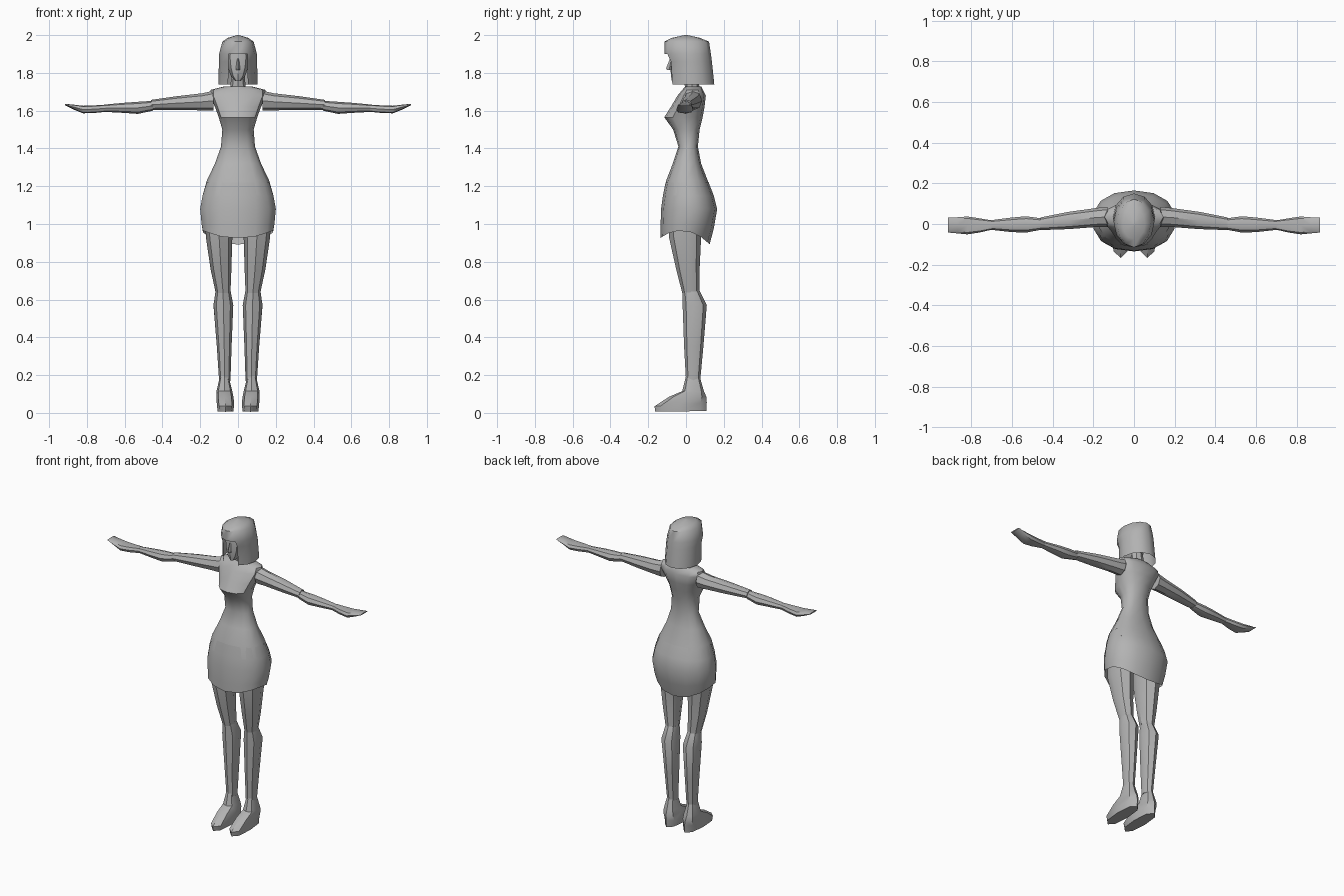
import bpy, bmesh, math
from mathutils import Vector

grey = bpy.data.materials.new("plain grey")
grey.diffuse_color = (0.45, 0.45, 0.45, 1)


def loft(name, rings, n=8, axis="z", power=1.0, caps=(True, True), mirror=False, cut=None, angle=40):
    """Skin rings (t, u0, u1, v0, v1, tilt, side): oval sections along an axis.
    tilt raises the +v side and lowers the -v side, side lifts the +-u sides."""
    bm = bmesh.new()
    loops = []
    for t, u0, u1, v0, v1, *extra in rings:
        tilt, side = (list(extra) + [0, 0])[:2]
        loop = []
        for i in range(n):
            a = 2 * math.pi * i / n - math.pi / 2
            c, s = math.cos(a), math.sin(a)
            cu = math.copysign(abs(c) ** power, c) if abs(c) > 1e-6 else 0
            sv = math.copysign(abs(s) ** power, s) if abs(s) > 1e-6 else 0
            u = (u0 + u1) / 2 + (u1 - u0) / 2 * cu
            v = (v0 + v1) / 2 + (v1 - v0) / 2 * sv
            w = t + tilt * sv + side * c * c
            loop.append(bm.verts.new((u, v, w) if axis == "z" else (w, u, v)))
        loops.append(loop)
    for a, b in zip(loops, loops[1:]):
        for i in range(n):
            j = (i + 1) % n
            bm.faces.new((a[i], a[j], b[j], b[i]))
    if caps[0]:
        bm.faces.new(loops[0])
    if caps[1]:
        bm.faces.new(loops[-1])
    bmesh.ops.recalc_face_normals(bm, faces=bm.faces[:])
    if cut:
        gone = [f for f in bm.faces if cut(f.calc_center_median())]
        bmesh.ops.delete(bm, geom=gone, context="FACES")
    me = bpy.data.meshes.new(name)
    bm.to_mesh(me)
    bm.free()
    me.materials.append(grey)
    ob = bpy.data.objects.new(name, me)
    bpy.context.collection.objects.link(ob)
    if mirror:
        ob.modifiers.new("mirror", "MIRROR").use_mirror_merge = False
    bpy.ops.object.select_all(action="DESELECT")
    ob.select_set(True)
    bpy.context.view_layer.objects.active = ob
    bpy.ops.object.shade_smooth_by_angle(angle=math.radians(angle))
    return ob


def sym(z, w, y0, y1, *extra):
    return (z, -w, w, y0, y1, *extra)


# Bodice with bust, waist and hips
loft("bodice", [
    sym(1.15, 0.188, -0.12, 0.14), sym(1.23, 0.165, -0.105, 0.115), sym(1.32, 0.122, -0.07, 0.08),
    sym(1.41, 0.09, -0.04, 0.063), sym(1.50, 0.083, -0.068, 0.072), sym(1.565, 0.102, -0.115, 0.088),
    sym(1.62, 0.122, -0.08, 0.098), sym(1.68, 0.148, -0.045, 0.105), sym(1.71, 0.145, -0.02, 0.09),
    sym(1.728, 0.075, -0.005, 0.08)], n=12, power=0.85)

# Flared skirt, open at the hem
loft("skirt", [
    sym(0.908, 0.19, -0.135, 0.125, -0.017, 0.055), sym(0.98, 0.197, -0.135, 0.148, 0, 0.02),
    sym(1.08, 0.205, -0.132, 0.165), sym(1.15, 0.192, -0.122, 0.147),
    sym(1.22, 0.17, -0.108, 0.12)], n=14, caps=(False, False), power=0.9)

# Neck and head
loft("neck", [sym(1.70, 0.042, -0.005, 0.075), sym(1.80, 0.035, -0.01, 0.06)], n=8)
loft("head", [
    sym(1.757, 0.016, -0.075, 0.02), sym(1.785, 0.04, -0.08, 0.06), sym(1.83, 0.057, -0.082, 0.08),
    sym(1.88, 0.064, -0.082, 0.09), sym(1.94, 0.06, -0.075, 0.085)], n=10, power=0.8)
loft("nose", [
    sym(1.815, 0.011, -0.10, -0.07), sym(1.825, 0.011, -0.105, -0.07),
    sym(1.875, 0.005, -0.085, -0.07)], n=4)

# Bobbed hair with an opening for the face
loft("hair", [
    sym(1.738, 0.104, -0.088, 0.15), sym(1.86, 0.101, -0.095, 0.137), sym(1.90, 0.10, -0.115, 0.132),
    sym(1.965, 0.083, -0.115, 0.122), sym(1.985, 0.055, -0.075, 0.075), sym(2.0, 0.006, -0.008, 0.008)],
    n=12, caps=(False, True), angle=50,
    cut=lambda c: abs(c.x) < 0.04 and c.y < -0.04 and c.z < 1.89)

# Arms in two jointed pieces, and hands
loft("upper_arm", [
    (0.13, -0.015, 0.085, 1.60, 1.705), (0.19, -0.015, 0.078, 1.602, 1.692),
    (0.32, -0.025, 0.06, 1.603, 1.677), (0.46, -0.03, 0.032, 1.605, 1.657)],
    n=8, axis="x", mirror=True)
loft("forearm", [
    (0.45, -0.027, 0.027, 1.60, 1.652), (0.53, -0.042, 0.038, 1.583, 1.647),
    (0.60, -0.04, 0.032, 1.588, 1.642), (0.71, -0.028, 0.018, 1.594, 1.632)],
    n=8, axis="x", mirror=True)
loft("hand", [
    (0.70, -0.028, 0.018, 1.594, 1.632), (0.76, -0.042, 0.028, 1.588, 1.628),
    (0.82, -0.051, 0.037, 1.586, 1.626), (0.87, -0.046, 0.033, 1.606, 1.632),
    (0.915, -0.042, 0.031, 1.628, 1.636)], n=8, axis="x", power=0.7, mirror=True)

# Legs in two jointed pieces
loft("thigh", [
    (0.635, 0.04, 0.118, -0.02, 0.07), (0.76, 0.035, 0.145, -0.052, 0.072),
    (0.93, 0.03, 0.17, -0.09, 0.08), (1.06, 0.02, 0.175, -0.095, 0.1)], n=8, mirror=True)
loft("shin", [
    (0.17, 0.04, 0.10, 0.0, 0.075), (0.35, 0.034, 0.112, -0.01, 0.092),
    (0.57, 0.025, 0.13, -0.018, 0.11), (0.65, 0.04, 0.118, -0.02, 0.07)], n=8, mirror=True)

# Feet with low heels, pointing forward
loft("foot", [
    (0.008, 0.025, 0.108, -0.162, 0.108, 0.002), (0.045, 0.02, 0.112, -0.167, 0.11, 0.01),
    (0.085, 0.024, 0.115, -0.09, 0.108), (0.115, 0.03, 0.114, -0.02, 0.095),
    (0.195, 0.05, 0.095, 0.0, 0.072)], n=8, power=0.8, mirror=True)
